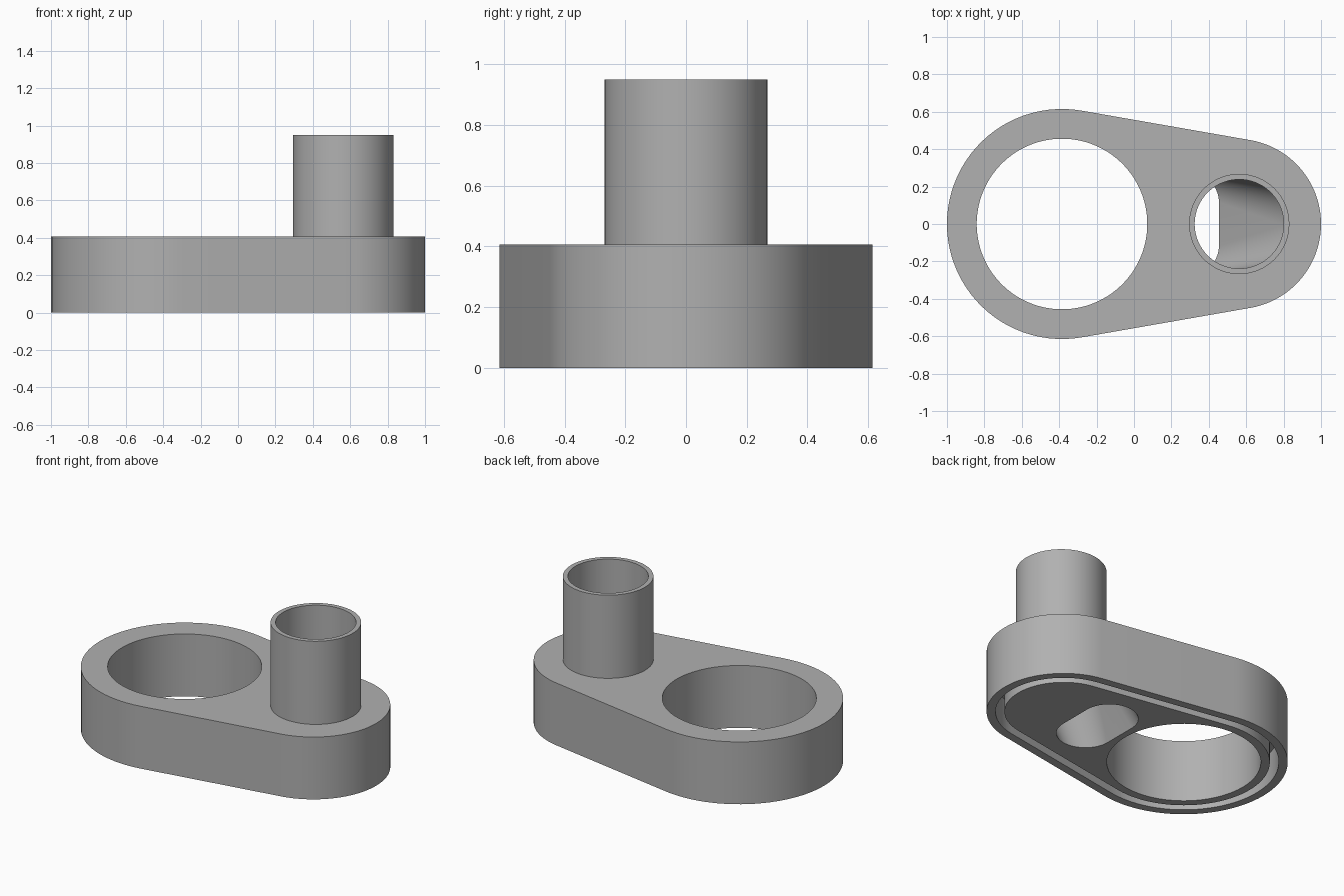
import bpy, bmesh, math

cube = bpy.data.objects.get("Cube")
if cube:
    bpy.data.objects.remove(cube, do_unlink=True)

BIG_X, BIG_R = -0.385, 0.615
SMALL_X, SMALL_R = 0.545, 0.455
TUBE_X, TUBE_R, BORE_R = 0.5625, 0.268, 0.238
TOP, TUBE_TOP = 0.407, 0.95
BELOW, STEP = -0.05, 0.053
SEGS = 96

grey = bpy.data.materials.new("plain grey")
grey.use_nodes = True
colour = (0.44, 0.44, 0.44, 1)
grey.diffuse_color = colour
grey.node_tree.nodes["Principled BSDF"].inputs["Base Color"].default_value = colour


def slot(x, r, z, stretch=0.0):
    """Circle, or a slot stretched along y."""
    pts = []
    for i in range(SEGS):
        a = 2 * math.pi * (i + 0.5) / SEGS
        y = r * math.sin(a)
        pts.append((x + r * math.cos(a), y + math.copysign(stretch, y), z))
    return pts


def outline(inset, z):
    """Two arcs joined by their tangents."""
    phi = math.acos((BIG_R - SMALL_R) / (SMALL_X - BIG_X))
    arcs = [(SMALL_X, SMALL_R, -phi, phi),
            (BIG_X, BIG_R, phi, 2 * math.pi - phi)]
    pts = []
    half = SEGS // 2
    for x, r, a0, a1 in arcs:
        for i in range(half + 1):
            a = a0 + (a1 - a0) * i / half
            pts.append((x + (r - inset) * math.cos(a), (r - inset) * math.sin(a), z))
    return pts


def loft(name, rings, caps=False, loop=False):
    bm = bmesh.new()
    rows = [[bm.verts.new(p) for p in ring] for ring in rings]
    pairs = list(zip(rows, rows[1:]))
    if loop:
        pairs.append((rows[-1], rows[0]))
    for a, b in pairs:
        n = len(a)
        for i in range(n):
            j = (i + 1) % n
            bm.faces.new((a[i], a[j], b[j], b[i]))
    if caps:
        bm.faces.new(rows[0])
        bm.faces.new(rows[-1])
    bmesh.ops.recalc_face_normals(bm, faces=bm.faces)
    mesh = bpy.data.meshes.new(name)
    bm.to_mesh(mesh)
    bm.free()
    mesh.materials.append(grey)
    obj = bpy.data.objects.new(name, mesh)
    bpy.context.collection.objects.link(obj)
    return obj


def activate(obj):
    bpy.ops.object.select_all(action='DESELECT')
    obj.select_set(True)
    bpy.context.view_layer.objects.active = obj


def cut(obj, cutter):
    activate(obj)
    mod = obj.modifiers.new("cut", 'BOOLEAN')
    mod.operation = 'DIFFERENCE'
    mod.solver = 'EXACT'
    mod.object = cutter
    bpy.ops.object.modifier_apply(modifier=mod.name)
    bpy.data.objects.remove(cutter, do_unlink=True)


# Tapered base plate
base = loft("base_plate", [outline(0, 0), outline(0, TOP)], caps=True)

# Large through hole
cut(base, loft("hole_cutter", [slot(BIG_X, 0.456, BELOW),
                               slot(BIG_X, 0.456, TOP + 0.1)], caps=True))

# Seal groove around the underside
depth = 0.2
cut(base, loft("groove_cutter", [outline(STEP, BELOW), outline(STEP, depth),
                                 outline(2 * STEP, depth), outline(2 * STEP, BELOW)],
               loop=True))

# Slanted duct from the round tube to a slot in the underside
cut(base, loft("duct_cutter", [slot(TUBE_X, BORE_R, TOP + 0.1),
                               slot(TUBE_X, BORE_R, TOP),
                               slot(0.283, 0.172, 0, 0.11),
                               slot(0.283, 0.172, BELOW, 0.11)], caps=True))

# Open upright tube
tube = loft("upright_tube", [slot(TUBE_X, TUBE_R, TOP), slot(TUBE_X, TUBE_R, TUBE_TOP),
                             slot(TUBE_X, BORE_R, TUBE_TOP), slot(TUBE_X, BORE_R, TOP)])

for part in (base, tube):
    activate(part)
    bpy.ops.object.shade_smooth_by_angle(angle=math.radians(30))
